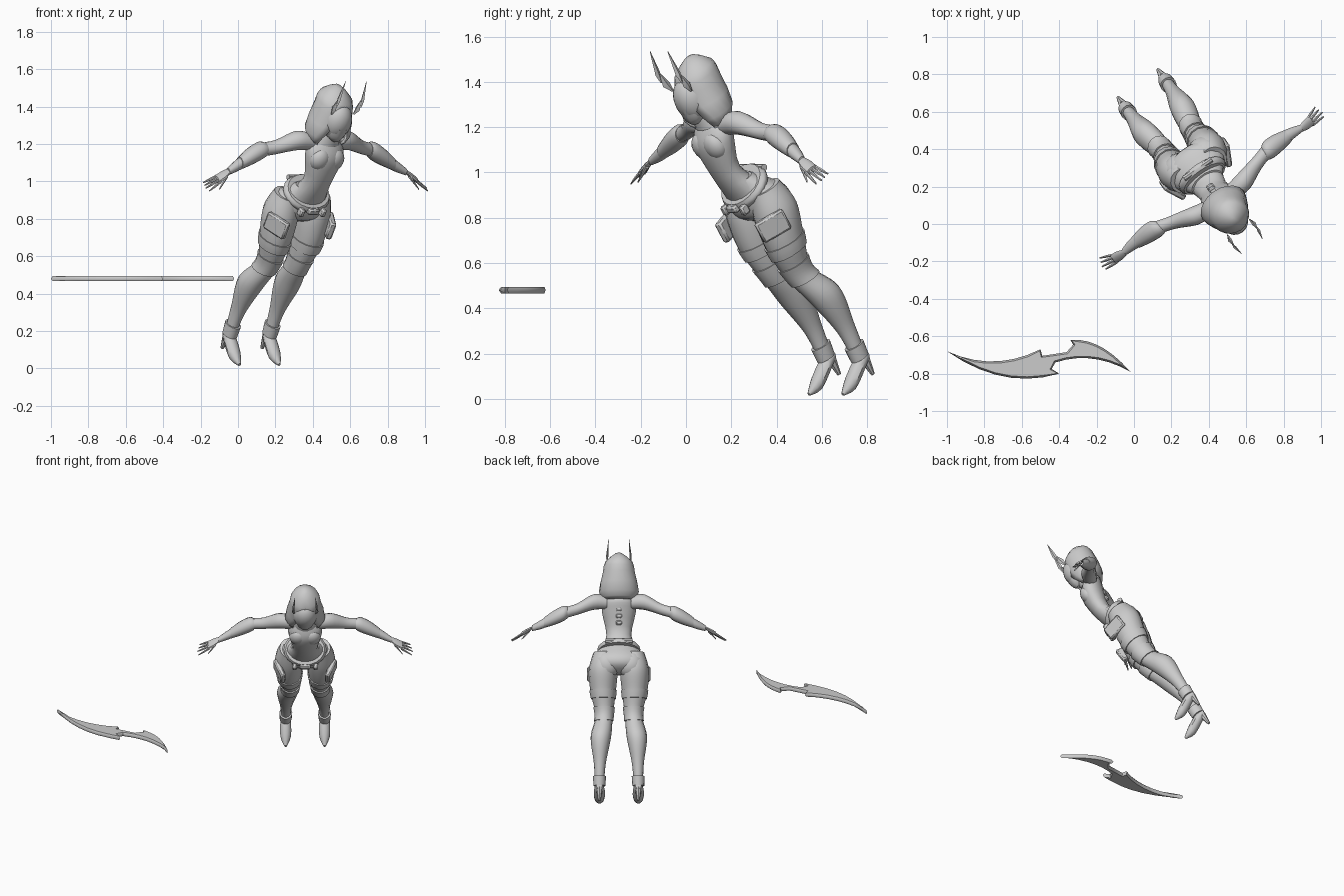
import bpy, bmesh, math
from mathutils import Matrix, Vector

if "Cube" in bpy.data.objects:
    bpy.data.objects.remove(bpy.data.objects["Cube"])

GREY = (0.6, 0.6, 0.6, 1)
grey = bpy.data.materials.new("plain grey")
grey.use_nodes = True
grey.diffuse_color = GREY
grey.node_tree.nodes["Principled BSDF"].inputs["Base Color"].default_value = GREY

# the figure is modelled upright, then turned and leaned forward as a whole
turn = Matrix.Rotation(math.radians(35), 4, 'Z')
lean = Matrix.Rotation(math.radians(33), 4, 'X')
POSE = Matrix.Translation((0.055, 0.703, 0.07)) @ turn @ lean
parts = []


def finish(name, bm, matrix=POSE, mirror_axis=None):
    bmesh.ops.recalc_face_normals(bm, faces=bm.faces)
    mesh = bpy.data.meshes.new(name)
    bm.to_mesh(mesh)
    bm.free()
    mesh.materials.append(grey)
    ob = bpy.data.objects.new(name, mesh)
    bpy.context.scene.collection.objects.link(ob)
    ob.matrix_world = matrix
    if mirror_axis:
        modifier = ob.modifiers.new("Mirror", 'MIRROR')
        modifier.use_axis = [axis == mirror_axis for axis in "xyz"]
    parts.append(ob)
    return ob


def spline(rows, steps):
    """Smooth curve through a few rows of four values."""
    rows = [Vector(row) for row in rows]
    ends = [rows[0], *rows, rows[-1]]
    curve = []
    for before, start, end, after in zip(ends, ends[1:], ends[2:], ends[3:]):
        leave, arrive = (end - before) / 2, (after - start) / 2
        for i in range(steps):
            t = i / steps
            ease = t * t * (3 - 2 * t)
            curve.append(start.lerp(end, ease) + leave * t * (1 - t) ** 2 - arrive * t * t * (1 - t))
    return curve + [rows[-1]]


def loft(name, rows, axis='z', deep=1, sides=14, steps=3, mirror_axis=None, matrix=POSE):
    """Rows hold a centre and a radius; deep scales the second radius."""
    first, second = ["xyz".index(letter) for letter in "xyz" if letter != axis]
    bm = bmesh.new()
    rings = []
    for row in spline(rows, steps):
        ring = []
        for i in range(sides):
            angle = math.tau * i / sides
            point = row.to_3d()
            point[first] += row.w * math.cos(angle)
            point[second] += row.w * math.sin(angle) * deep
            ring.append(bm.verts.new(point))
        rings.append(ring)
    for lower, upper in zip(rings, rings[1:]):
        for i in range(sides):
            bm.faces.new((lower[i - 1], lower[i], upper[i], upper[i - 1]))
    bm.faces.new(rings[0])
    bm.faces.new(rings[-1])
    return finish(name, bm, matrix, mirror_axis)


def ball(name, centre, size, mirror_axis=None):
    bm = bmesh.new()
    place = Matrix.Translation(centre) @ Matrix.Diagonal((*size, 1))
    bmesh.ops.create_uvsphere(bm, u_segments=16, v_segments=10, radius=1, matrix=place)
    finish(name, bm, mirror_axis=mirror_axis)


def box(name, centre, size, angle=0, mirror_axis=None):
    bm = bmesh.new()
    place = Matrix.Translation(centre) @ Matrix.Rotation(angle, 4, 'Z') @ Matrix.Diagonal((*size, 1))
    bmesh.ops.create_cube(bm, size=1, matrix=place)
    bmesh.ops.bevel(bm, geom=bm.edges[:], offset=min(size) / 4, segments=1, affect='EDGES')
    finish(name, bm, mirror_axis=mirror_axis)


# torso, hips and collar
loft("torso", [(0, .02, 1, .12), (0, -.03, 1.13, .083), (0, -.01, 1.28, .113),
               (0, .02, 1.35, .1), (0, .03, 1.4, .045), (0, .02, 1.46, .04)], deep=.72, sides=18)
ball("bust", (.045, -.043, 1.275), (.06, .048, .065), 'x')
loft("pelvis", [(0, .04, .85, .06), (0, .045, .9, .165), (0, .045, .96, .178),
                (0, .025, 1.03, .13), (0, 0, 1.08, .095)], deep=.62, sides=18)
ball("buttock", (.08, .06, .92), (.095, .09, .1), 'x')
loft("collar", [(0, .02, 1.36, .08), (0, .01, 1.42, .058)], deep=.9)

# slanted belt with its fittings
slant = Matrix.Translation((0, .015, 1.025)) @ Matrix.Rotation(math.radians(28), 4, 'X')
loft("belt", [(0, 0, -.02, .138), (0, 0, 0, .144), (0, 0, .02, .13)], deep=.8, sides=20,
     matrix=POSE @ slant)
box("belt_buckle", (0, -.09, .975), (.07, .03, .035))
box("belt_pouch", (.07, -.08, .965), (.03, .04, .045), mirror_axis='x')
loft("back_roll", [(-.09, .1, 1.07, .016), (.09, .1, 1.07, .016)], 'x', sides=8)
for i in range(4):
    box("spine_plate", (0, .035 + i * .008, 1.2 + i * .045), (.04, .05, .03))

# legs, with the coverings that follow their shape
LEG = [(.1, .045, 1, .07), (.105, .035, .88, .096), (.105, .005, .73, .083), (.098, 0, .58, .058),
       (.12, .05, .43, .068), (.127, .06, .25, .04), (.13, .05, .1, .03)]
loft("leg", LEG, deep=1.12, steps=8, mirror_axis='x')
for name, low, high, grow in [("stocking_band", .69, .75, .006), ("knee_guard", .53, .64, .007),
                              ("ankle_cuff", .09, .17, .01)]:
    band = [p + Vector((0, 0, 0, grow)) for p in spline(LEG, 8) if low <= p.z <= high]
    loft(name, band, deep=1.13, steps=1, mirror_axis='x')
box("thigh_pouch", (.172, -.05, .86), (.035, .14, .1), -.4, 'x')

# heeled shoes
loft("shoe", [(.13, .09, .095, .02), (.13, .04, .08, .035), (.13, -.05, .034, .035),
              (.13, -.115, .015, .008)], 'y', sides=10, mirror_axis='x')
loft("shoe_heel", [(.13, .07, 0, .009), (.13, .07, .09, .025)], sides=8, mirror_axis='x')

# arms
ARM = [(.08, .03, 1.34, .045), (.17, .045, 1.34, .052), (.28, .057, 1.29, .038),
       (.37, .065, 1.26, .037), (.5, .03, 1.2, .033), (.58, 0, 1.17, .019)]
loft("arm", ARM, 'x', steps=4, mirror_axis='x')
loft("forearm_guard", [(.34, .062, 1.27, .038), (.37, .065, 1.26, .051), (.43, .052, 1.235, .049),
                       (.5, .03, 1.203, .035)], 'x', mirror_axis='x')

# hands
palm_end = Vector((.65, -.02, 1.133))
loft("palm", [(.575, 0, 1.175, .02), (.61, -.01, 1.155, .031), (*palm_end, .032)], 'x', .45,
     sides=10, mirror_axis='x')
for i in range(4):
    spread = (i - 1.5) * .018
    knuckle = palm_end + Vector((-.01, spread, .004))
    fingertip = knuckle + Vector((.08 - .008 * abs(i - 1), spread / 2 - .01, -.042))
    middle = knuckle.lerp(fingertip, .5)
    loft("finger", [(*knuckle, .009), (*middle, .008), (*fingertip, .004)], 'x',
         sides=6, steps=1, mirror_axis='x')
loft("thumb", [(.595, -.025, 1.158, .012), (.65, -.07, 1.105, .004)], 'x', sides=6, mirror_axis='x')

# head, face mask and horns
ball("head", (0, -.01, 1.5), (.08, .08, .105))
loft("face_mask", [(0, -.045, 1.4, .02), (0, -.03, 1.43, .053), (0, -.02, 1.49, .07)], sides=10)
loft("horn_base", [(.072, -.035, 1.56, .003), (.078, -.045, 1.6, .011), (.076, -.05, 1.66, .002)],
     deep=1.8, sides=4, steps=1, mirror_axis='x')
loft("horn_tip", [(.08, -.062, 1.62, .002), (.078, -.058, 1.665, .008), (.068, -.045, 1.775, .001)],
     deep=1.8, sides=4, steps=1, mirror_axis='x')

# hood, open round the face: each row holds width, depth, height and opening half angle
HOOD = [(.02, .025, 1.665, 0), (.09, .095, 1.61, 0), (.107, .11, 1.54, .2),
        (.134, .11, 1.41, .7), (.1, .075, 1.355, .9)]
SPAN = 16
bm = bmesh.new()
rows = []
for width, depth, height, gap in spline(HOOD, 2):
    gap = max(gap, 0)
    centre = .05 + (height - 1.5) / 6
    angles = [gap + (math.tau - 2 * gap) * i / SPAN for i in range(SPAN + 1)]
    rows.append([bm.verts.new((width * math.sin(a), centre - depth * math.cos(a), height)) for a in angles])
bm.faces.new(rows[0][:-1])
for upper, lower in zip(rows, rows[1:]):
    for i in range(SPAN):
        bm.faces.new((upper[i], upper[i + 1], lower[i + 1], lower[i]))
bmesh.ops.remove_doubles(bm, verts=bm.verts, dist=0.0005)
shell = finish("hood", bm).modifiers.new("Thickness", 'SOLIDIFY')
shell.thickness = 0.01


def arc(start, end, sag):
    """Shallow bow between two points, without its last point."""
    steps = 7
    start, end = Vector(start), Vector(end)
    points = []
    for i in range(steps):
        t = i / steps
        point = start.lerp(end, t)
        point.y += sag * 4 * t * (1 - t)
        points.append(point)
    return points


# curved twin blade lying flat beside the figure
long_tip, long_heel, long_barb = (-1, -.68), (-.4, -.8), (-.5, -.67)
short_tip, short_root, short_barb = (-.02, -.79), (-.42, -.74), (-.34, -.62)
outline = (arc(long_tip, long_heel, -.075) + [long_heel, (-.44, -.775)]
           + arc(short_root, short_tip, .045) + arc(short_tip, short_barb, .05)
           + [short_barb, (-.325, -.645), (-.36, -.685), (-.49, -.705)]
           + arc(long_barb, long_tip, -.06))
bm = bmesh.new()
face = bm.faces.new([bm.verts.new((x, y, 0)) for x, y in outline])
bm.normal_update()
bmesh.ops.inset_region(bm, faces=[face], thickness=0.01, use_boundary=True, use_even_offset=False)
for vert in face.verts:
    vert.co.z = 0.014
bmesh.ops.triangulate(bm, faces=[face])
finish("twin_blade", bm, Matrix.Translation((0, 0, .48)), 'z')

# smooth shading with sharp edges kept
bpy.ops.object.select_all(action='DESELECT')
for part in parts:
    part.select_set(True)
bpy.context.view_layer.objects.active = parts[0]
bpy.ops.object.shade_smooth_by_angle(angle=math.radians(38))
